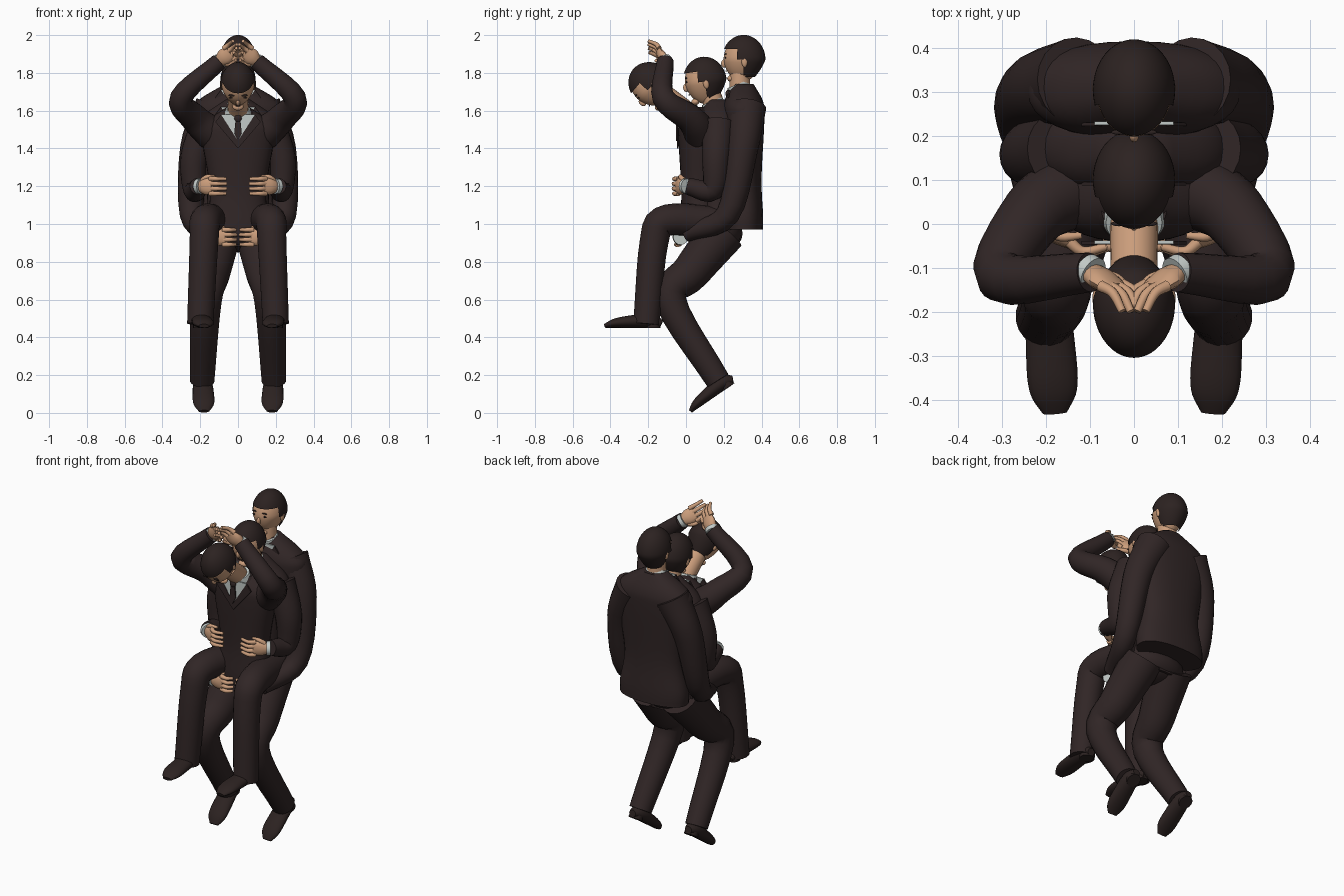
import bpy, bmesh, math
from mathutils import Vector, Matrix

if "Cube" in bpy.data.objects:
    bpy.data.objects.remove(bpy.data.objects["Cube"])
X, Y, Z = Matrix.Identity(3)
made = []


def material(name, rgb):
    mat = bpy.data.materials.new(name)
    mat.use_nodes = True
    mat.diffuse_color = (*rgb, 1)
    mat.node_tree.nodes["Principled BSDF"].inputs["Base Color"].default_value = (*rgb, 1)
    return mat


SUIT = material("dark suit", (.03, .019, .019))
HAIR = material("dark hair", (.025, .016, .015))
SKIN = material("skin", (.6, .34, .2))
SHIRT = material("pale shirt", (.55, .6, .58))


def finish(name, bm, mat, mirror=False):
    bmesh.ops.recalc_face_normals(bm, faces=bm.faces[:])
    mesh = bpy.data.meshes.new(name)
    bm.to_mesh(mesh)
    bm.free()
    mesh.materials.append(mat)
    ob = bpy.data.objects.new(name, mesh)
    bpy.context.collection.objects.link(ob)
    if mirror:
        ob.modifiers.new("mirror", "MIRROR")
    made.append(ob)


def loft(name, rings, mat, mirror=False, side=X, power=2, steps=5, sides=20):
    """Smooth closed tube through rings of (point, half width, half depth)."""
    knots = [Vector((*point, width, depth)) for point, width, depth in rings]
    knots = [knots[0] * 2 - knots[1], *knots, knots[-1] * 2 - knots[-2]]
    path = []
    for a, b, c, d in zip(knots, knots[1:], knots[2:], knots[3:]):
        for step in range(steps):
            t = step / steps
            path.append(b + (c - a) * t / 2 + (2 * a - 5 * b + 4 * c - d) * t**2 / 2
                        + (3 * b - a - 3 * c + d) * t**3 / 2)
    path.append(knots[-2])
    centres = [Vector(p[:3]) for p in path]
    bm, loops, across = bmesh.new(), [], side
    for i, p in enumerate(path):
        along = (centres[min(i + 1, len(path) - 1)] - centres[max(i - 1, 0)]).normalized()
        across = (across - along * across.dot(along)).normalized()
        deep = along.cross(across)
        loop = []
        for k in range(sides):
            angle = math.tau * k / sides
            c, s = (math.copysign(abs(w) ** (2 / power), w) for w in (math.cos(angle), math.sin(angle)))
            loop.append(bm.verts.new(centres[i] + across * c * p[3] + deep * s * p[4]))
        loops.append(loop)
    for low, high in zip(loops, loops[1:]):
        for k in range(sides):
            bm.faces.new((low[k], low[k - 1], high[k - 1], high[k]))
    bm.faces.new(loops[0])
    bm.faces.new(loops[-1])
    finish(name, bm, mat, mirror)


def limb(name, mat, start, end, *points, mirror=True, **options):
    """Round tube whose radius runs evenly from start to end."""
    last = len(points) - 1
    radii = [start + (end - start) * i / last for i in range(len(points))]
    loft(name, list(zip(points, radii, radii)), mat, mirror, **options)


def ball(name, centre, radii, mat, matrix=Matrix(), mirror=False):
    bm = bmesh.new()
    bmesh.ops.create_uvsphere(bm, u_segments=16, v_segments=10, radius=1)
    bm.transform(matrix @ Matrix.Translation(centre) @ Matrix.Diagonal((*radii, 1)))
    finish(name, bm, mat, mirror)


def plate(name, front, outline, mat, mirror=False):
    """Thin upright plate; the outline is given as x, z pairs."""
    bm = bmesh.new()
    face = bm.faces.new([bm.verts.new((x, front, z)) for x, z in outline])
    extruded = bmesh.ops.extrude_face_region(bm, geom=[face])["geom"]
    verts = [part for part in extruded if isinstance(part, bmesh.types.BMVert)]
    bmesh.ops.translate(bm, vec=Y * .008, verts=verts)
    finish(name, bm, mat, mirror)


def skull(v):
    """Turn a point of a unit sphere into a point of the head."""
    jaw = max(0, -v.z)
    back = .4 if v.y > 0 else .1
    return Vector((v.x * .086 * (1 - jaw * .3), v.y * .106 * (1 - jaw * back), v.z * .12))


def is_hair(c):
    crown = c.z > .05
    nape = c.y > .005 and c.z > -.09
    sideburn = abs(c.x) > .07 and c.y > -.035 and c.z > 0
    return crown or nape or sideburn


def head(who, y, z, tilt=0):
    place = Matrix.Translation((0, y, z)) @ Matrix.Rotation(math.radians(tilt), 4, "X")
    for part, mat, size in (("head", SKIN, 1), ("hair", HAIR, 1.09)):
        bm = bmesh.new()
        bmesh.ops.create_uvsphere(bm, u_segments=40, v_segments=28, radius=1)
        for v in bm.verts:
            v.co = skull(v.co) * size
        if mat == HAIR:
            bare = [f for f in bm.faces if not is_hair(f.calc_center_median())]
            bmesh.ops.delete(bm, geom=bare, context="FACES")
        bm.transform(place)
        finish(f"{who}_{part}", bm, mat)
    ball(f"{who}_nose", (0, -.103, -.02), (.011, .016, .022), SKIN, place)
    ball(f"{who}_chin", (0, -.065, -.1), (.03, .022, .018), SKIN, place)
    ball(f"{who}_mouth", (0, -.092, -.06), (.018, .004, .003), HAIR, place)
    ball(f"{who}_ears", (.084, .005, -.01), (.011, .016, .03), SKIN, place, True)
    ball(f"{who}_eyes", (.034, -.096, .01), (.013, .004, .005), HAIR, place, True)
    ball(f"{who}_eyebrows", (.034, -.096, .03), (.018, .006, .004), HAIR, place, True)


def neckwear(who, y, z, lean=0):
    """Neck, collars, shirt front, tie and lapels around the collar centre."""
    centre = Vector((0, y, z))
    forward = Z * .1 - Y * lean
    limb(f"{who}_neck", SKIN, .058, .053, centre - Z * .06, centre, centre + forward, mirror=False)
    tilt = Z * .03 - Y * .012
    loft(f"{who}_collar", [(centre - tilt, .08, .07), (centre, .074, .064), (centre + tilt, .064, .058)], SHIRT)
    back = centre + Y * .018
    loft(f"{who}_jacket_collar", [(back - Z * .04, .12, .07), (back, .09, .06), (back + Z * .02, .075, .056)], SUIT)
    front, point = y - .06, z - .14
    plate(f"{who}_shirt_front", front, [(-.09, z), (.09, z), (0, point)], SHIRT)
    plate(f"{who}_tie", front - .008, [(-.01, z), (.01, z), (.02, z - .1), (0, point), (-.02, z - .1)], SUIT)
    ball(f"{who}_tie_knot", (0, front - .004, z - .02), (.02, .012, .02), SUIT)
    plate(f"{who}_lapels", front - .002, [(.09, z), (.12, z - .04), (0, point - .04), (0, point)], SUIT, True)


def jacket(who, y, hem, top, width):
    rings = []
    for height, spread in ((0, .9), (.1, .9), (.35, .78), (.75, 1), (.88, .9), (1, .3)):
        centre = Vector((0, y, hem + (top - hem) * height))
        rings.append((centre, width * spread, .11 * spread**.6))
    loft(f"{who}_jacket", rings, SUIT, power=2.3, sides=32)


def hand(who, wrist, fingers, spread, curl):
    """Cuff, palm, four curled fingers and a thumb, on both sides."""
    wrist, along = Vector(wrist), fingers.normalized()
    across = (spread - along * spread.dot(along)).normalized()
    limb(f"{who}_cuffs", SHIRT, .04, .04, wrist - along * .012, wrist + along * .01)
    loft(f"{who}_palms", [(wrist, .03, .024), (wrist + along * .04, .045, .024),
                          (wrist + along * .085, .04, .012)], SKIN, True, across, sides=12)
    for i in range(4):
        offset = i - 1.5
        base = wrist + along * .07 + across * offset * .026
        middle = base + along * (.045 - abs(offset) * .004)
        tip = middle + along * .03 + curl * .028
        limb(f"{who}_finger_{i + 1}", SKIN, .014, .009, base, middle, tip, side=across, sides=8)
    base = wrist + along * .02 + across * .03
    limb(f"{who}_thumbs", SKIN, .016, .008, base, base + along * .03 + across * .02,
         base + along * .06 + across * .02 + curl * .02, side=across, sides=8)


def shoe(who, heel, toe):
    """Rounded shoe standing on the line from heel to toe."""
    heel, toe = Vector(heel), Vector(toe)
    along = (toe - heel).normalized()
    up = (Z - along * along.z).normalized()
    rings = []
    for i in range(9):
        t = i / 8
        fullness = max(.2, 1 - (2 * t - 1) ** 4) ** .5
        height = fullness * (.045 - t * .022)
        rings.append((heel.lerp(toe, t) + up * height, fullness * (.05 + t * .012), height))
    loft(f"{who}_shoes", rings, HAIR, True, steps=3)
    block = heel + along * .045
    limb(f"{who}_heels", HAIR, .04, .04, block + up * .03, block)


# Heads, necks and jackets
head("front", -.18, 1.735, tilt=50)
head("middle", .1, 1.755, tilt=8)
head("rear", .305, 1.87)
neckwear("front", .015, 1.58, lean=.12)
neckwear("middle", .15, 1.62, lean=.03)
neckwear("rear", .285, 1.71)
jacket("front", .07, .93, 1.62, .19)
jacket("middle", .17, .88, 1.66, .21)
jacket("rear", .305, .97, 1.74, .24)
ball("hips", (0, .17, .95), (.19, .13, .1), SUIT)

# Sleeves
limb("raised_sleeves", SUIT, .09, .045, (.14, .08, 1.48), (.23, .02, 1.56), (.3, -.12, 1.67), (.1, -.11, 1.86))
limb("middle_sleeves", SUIT, .09, .045, (.16, .17, 1.53), (.23, .16, 1.35), (.23, .14, 1.18), (.21, .01, 1.2))
limb("rear_sleeves", SUIT, .1, .045, (.13, .325, 1.62), (.225, .3, 1.4), (.245, .22, 1.05), (.16, 0, .95))

# Hands
hand("raised", (.1, -.11, 1.86), Z * .8 - X - Y * .6, -X - Z, -Y)
hand("waist", (.205, 0, 1.2), -X - Y * .7, Z, Y - X)
hand("lap", (.15, -.03, .93), -X - Y * .2, Z, Y)

# Trousers and shoes
limb("seated_trousers", SUIT, .09, .07, (.11, .2, 1), (.17, -.1, 1.02), (.18, -.17, .9), (.2, -.21, .47))
limb("standing_trousers", SUIT, .12, .065, (.1, .2, .96), (.14, .03, .75), (.17, -.08, .59), (.19, .17, .17))
shoe("seated", (.2, -.13, .45), (.18, -.43, .45))
shoe("standing", (.19, .26, .16), (.18, .03, 0))

bpy.ops.object.select_all(action="DESELECT")
for ob in made:
    ob.select_set(True)
bpy.context.view_layer.objects.active = made[0]
bpy.ops.object.shade_smooth_by_angle(angle=math.radians(50))
